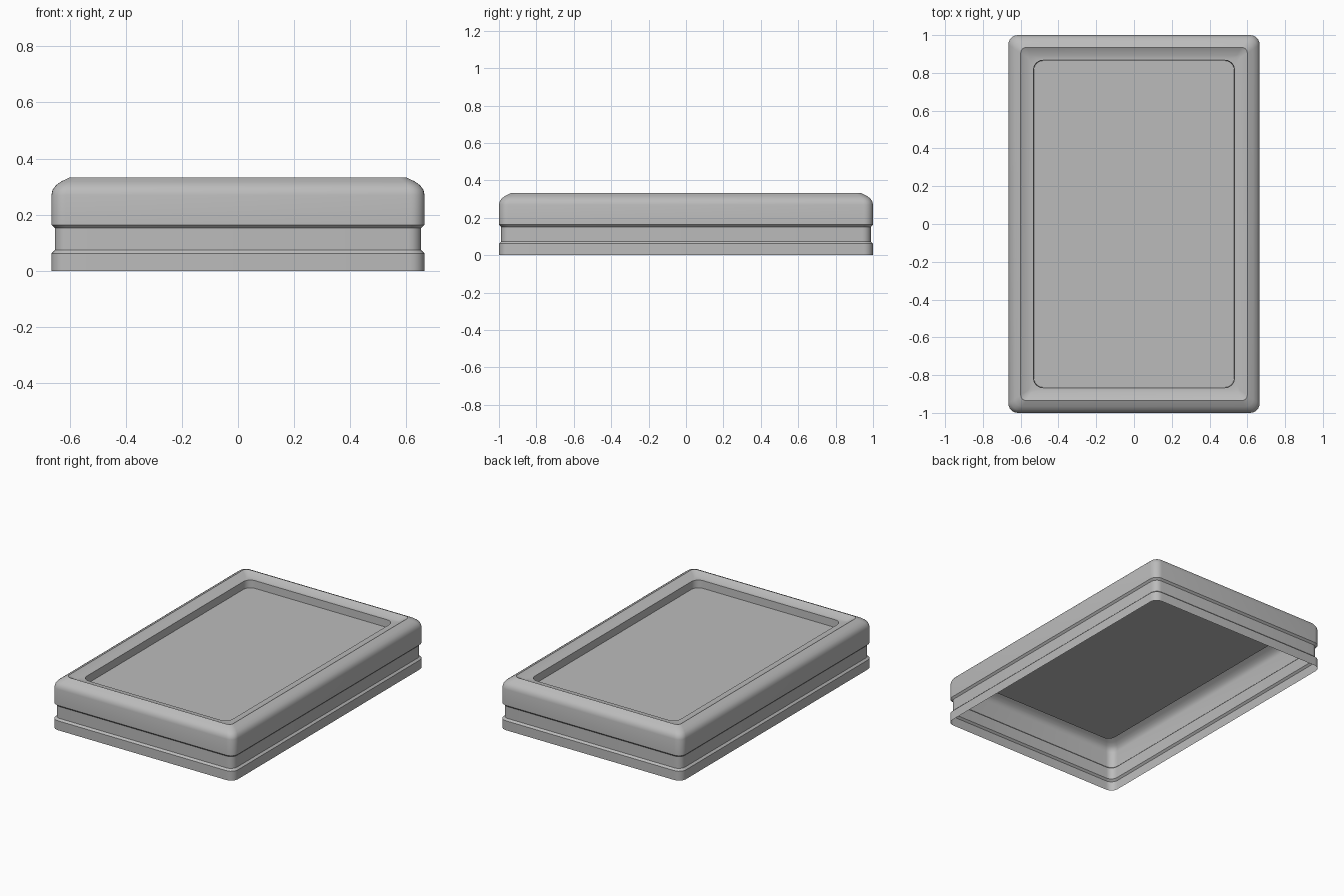
import bpy, bmesh, math

cube = bpy.data.objects.get("Cube")
if cube:
    bpy.data.objects.remove(cube, do_unlink=True)

grey = bpy.data.materials.new("plain_grey")
grey.use_nodes = True
grey.diffuse_color = (0.5, 0.5, 0.5, 1)
grey.node_tree.nodes["Principled BSDF"].inputs["Base Color"].default_value = grey.diffuse_color

HALF_X, HALF_Y, STEPS = 0.665, 1.0, 6


def ring(bm, inset, radius, z):
    """Rounded rectangle of vertices, inset from the outer footprint."""
    cx, cy = HALF_X - inset - radius, HALF_Y - inset - radius
    verts = []
    for corner, (sx, sy) in enumerate([(1, 1), (-1, 1), (-1, -1), (1, -1)]):
        for i in range(STEPS + 1):
            a = math.pi / 2 * (corner + i / STEPS)
            verts.append(bm.verts.new((sx * cx + radius * math.cos(a),
                                       sy * cy + radius * math.sin(a), z)))
    return verts


def loft(name, profile, cap=False):
    """Skin a stack of rounded rectangles, optionally closing the last."""
    bm = bmesh.new()
    rings = [ring(bm, *p) for p in profile]
    for a, b in zip(rings, rings[1:]):
        for i in range(len(a)):
            j = (i + 1) % len(a)
            bm.faces.new((a[i], a[j], b[j], b[i]))
    if cap:
        bm.faces.new(rings[-1])
    mesh = bpy.data.meshes.new(name)
    bm.to_mesh(mesh)
    bm.free()
    mesh.materials.append(grey)
    obj = bpy.data.objects.new(name, mesh)
    bpy.context.collection.objects.link(obj)
    bpy.ops.object.select_all(action='DESELECT')
    obj.select_set(True)
    bpy.context.view_layer.objects.active = obj
    bpy.ops.object.shade_smooth_by_angle(angle=math.radians(30))
    return obj


# Open-bottomed wall with a shallow groove and a rounded shoulder: inset, radius, z
loft("outer_wall", [
    (0, 0.05, 0), (0, 0.05, 0.062), (0.012, 0.045, 0.074),
    (0.012, 0.045, 0.152), (0, 0.05, 0.164), (0, 0.05, 0.27),
    (0.004, 0.05, 0.288), (0.015, 0.045, 0.304), (0.034, 0.04, 0.318),
    (0.065, 0.03, 0.333)])

# Bevelled inner lip and narrow ledge
loft("inner_rim", [(0.065, 0.03, 0.333), (0.106, 0.015, 0.31), (0.133, 0.05, 0.31)])

# Sunken panel with its short side wall
loft("recessed_panel", [(0.133, 0.05, 0.31), (0.135, 0.05, 0.26)], cap=True)
